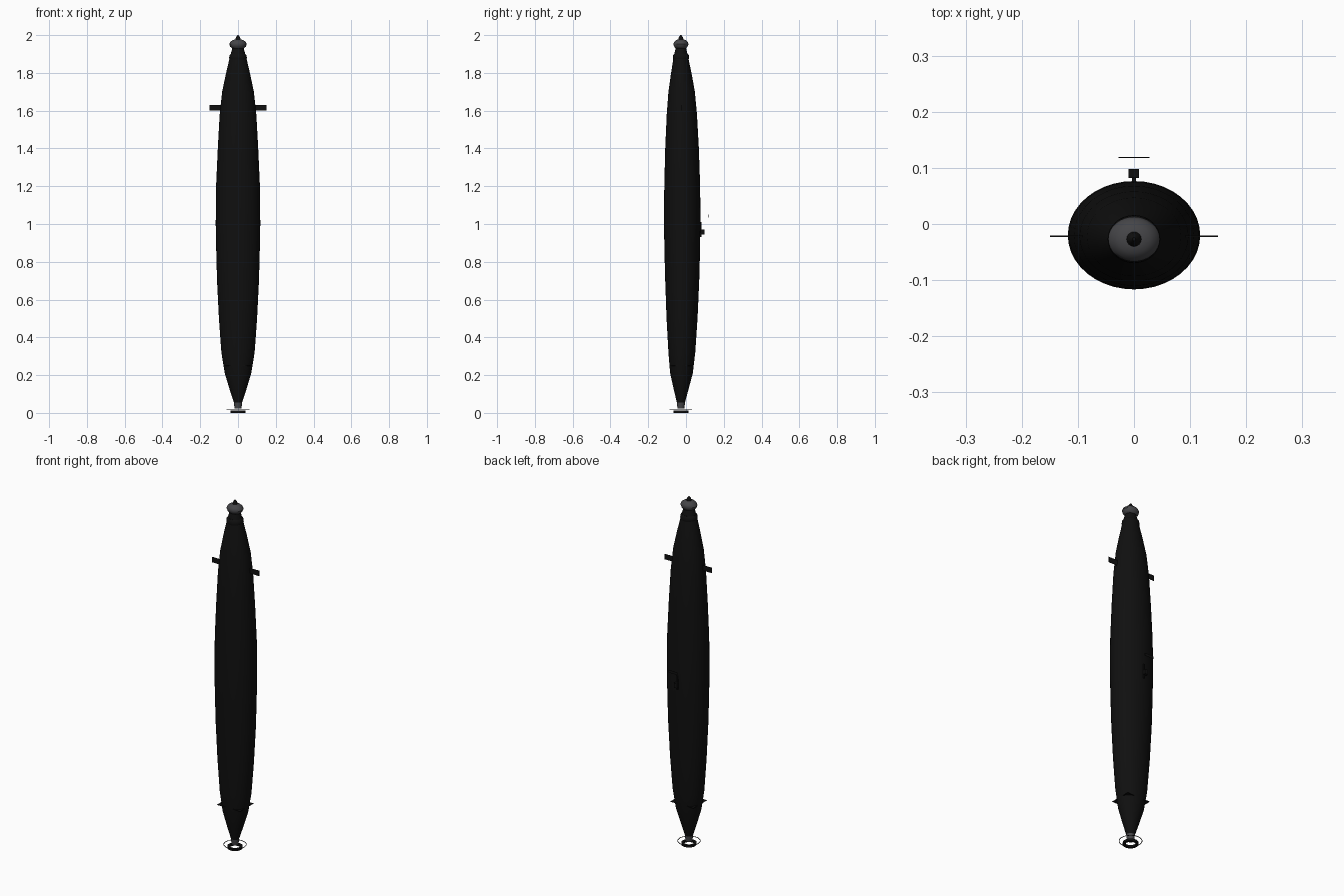
import bpy, bmesh, math

if "Cube" in bpy.data.objects:
    bpy.data.objects.remove(bpy.data.objects["Cube"])

def material(name, c):
    m = bpy.data.materials.new(name)
    m.diffuse_color = (c[0], c[1], c[2], 1)
    m.use_nodes = True
    m.node_tree.nodes["Principled BSDF"].inputs["Base Color"].default_value = m.diffuse_color
    return m

BLACK = material("matte black", (0.005, 0.005, 0.005))
GREY = material("dark grey", (0.06, 0.06, 0.065))

def finish(name, bm, mat, smooth=True):
    bmesh.ops.recalc_face_normals(bm, faces=bm.faces[:])
    me = bpy.data.meshes.new(name)
    bm.to_mesh(me)
    bm.free()
    me.materials.append(mat)
    ob = bpy.data.objects.new(name, me)
    bpy.context.collection.objects.link(ob)
    if smooth:
        bpy.ops.object.select_all(action='DESELECT')
        ob.select_set(True)
        bpy.context.view_layer.objects.active = ob
        bpy.ops.object.shade_smooth_by_angle(angle=math.radians(40))
    return ob

def loft(name, rows, mat, n=32, closed=False):
    """Elliptical sections: (z, half width x, half depth y, centre y)."""
    bm = bmesh.new()
    rings = []
    for z, rx, ry, cy in rows:
        rings.append([bm.verts.new((rx * math.cos(2 * math.pi * i / n),
                                    cy + ry * math.sin(2 * math.pi * i / n), z))
                      for i in range(n)])
    pairs = list(zip(rings, rings[1:]))
    if closed:
        pairs.append((rings[-1], rings[0]))
    for a, b in pairs:
        for i in range(n):
            j = (i + 1) % n
            bm.faces.new((a[i], a[j], b[j], b[i]))
    if not closed:
        bm.faces.new(rings[0][::-1])
        bm.faces.new(rings[-1])
    return finish(name, bm, mat)

def box(name, x0, x1, y0, y1, z0, z1, mat=BLACK):
    bm = bmesh.new()
    bmesh.ops.create_cube(bm, size=1)
    for v in bm.verts:
        v.co = ((x0 + x1) / 2 + v.co.x * (x1 - x0),
                (y0 + y1) / 2 + v.co.y * (y1 - y0),
                (z0 + z1) / 2 + v.co.z * (z1 - z0))
    return finish(name, bm, mat, False)

AX = -0.027  # long axis of the end fittings

# Hull: slender tapered body
loft("hull", [
    (0.05, 0.020, 0.020, AX), (0.12, 0.043, 0.038, -0.026), (0.21, 0.070, 0.060, -0.024),
    (0.32, 0.088, 0.071, -0.022), (0.50, 0.101, 0.082, -0.021), (0.70, 0.111, 0.090, -0.020),
    (0.85, 0.115, 0.094, -0.020), (1.00, 0.118, 0.0965, -0.020), (1.20, 0.116, 0.095, -0.020),
    (1.40, 0.107, 0.089, -0.021), (1.58, 0.097, 0.080, -0.022), (1.70, 0.084, 0.070, -0.023),
    (1.80, 0.063, 0.054, -0.025), (1.88, 0.044, 0.039, AX), (1.93, 0.030, 0.028, AX)], BLACK, 40)

# Collar and nose
loft("nose_collar", [(1.87, 0.044, 0.041, AX), (1.878, 0.047, 0.043, AX),
                     (1.893, 0.045, 0.042, AX), (1.90, 0.039, 0.036, AX)], BLACK)
loft("nose_dome", [(1.93, 0.030, 0.027, AX), (1.938, 0.041, 0.035, AX),
                   (1.952, 0.046, 0.040, AX), (1.964, 0.041, 0.036, AX),
                   (1.974, 0.028, 0.025, AX), (1.978, 0.012, 0.012, AX)], GREY)
loft("nose_tip", [(1.974, 0.014, 0.014, AX), (1.988, 0.011, 0.011, AX),
                  (2.0, 0.003, 0.003, AX)], BLACK, 16)

# Tail fitting, propeller ring and thin outer guard
loft("tail_shaft", [(0.022, 0.018, 0.018, AX), (0.055, 0.022, 0.022, AX)], GREY, 24)
loft("propeller_ring", [(0.0, 0.040, 0.040, AX), (0.012, 0.040, 0.040, AX),
                        (0.012, 0.027, 0.027, AX), (0.0, 0.027, 0.027, AX)], BLACK, 32, True)
loft("guard_ring", [(0.019, 0.060, 0.060, AX), (0.021, 0.060, 0.060, AX),
                    (0.021, 0.057, 0.057, AX), (0.019, 0.057, 0.057, AX)], BLACK, 32, True)

# Forward fins on both sides
for side, s in (("left", -1), ("right", 1)):
    xs = sorted((s * 0.08, s * 0.15))
    box(side + "_forward_fin", xs[0], xs[1], -0.0235, -0.0205, 1.60, 1.63)

# Thin tail plate whose corners stick out of the hull
box("tail_plate", -0.073, 0.073, -0.085, 0.037, 0.249, 0.251)

# Small deck fittings on the back
box("deck_rail", -0.004, 0.004, 0.074, 0.083, 0.93, 1.01)
box("deck_box", -0.010, 0.009, 0.082, 0.098, 0.945, 0.972)
box("periscope_plate", -0.028, 0.028, 0.1175, 0.119, 1.035, 1.05)
